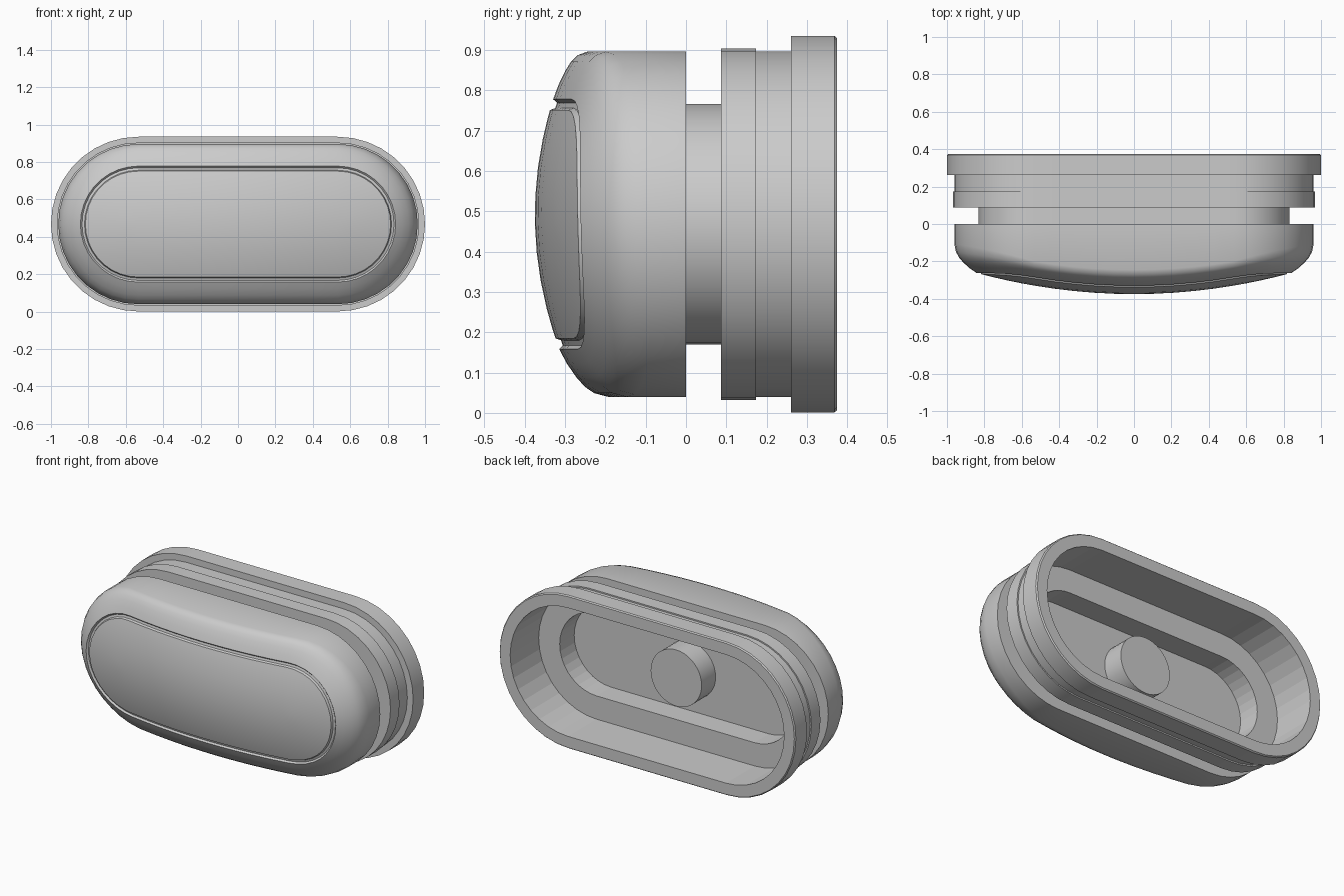
import bpy, bmesh, math

cube = bpy.data.objects.get("Cube")
if cube:
    bpy.data.objects.remove(cube, do_unlink=True)

HALF_STRAIGHT = 0.533   # distance from the middle to each rounded end's centre
MID_Z = 0.468
ARC = 18                # segments per rounded end
STRAIGHT = 10           # segments per straight side

grey = bpy.data.materials.new("grey plastic")
grey.use_nodes = True
colour = (0.6, 0.6, 0.6, 1)
grey.diffuse_color = colour
grey.node_tree.nodes["Principled BSDF"].inputs["Base Color"].default_value = colour


def stadium(r):
    """Pill outline of end radius r as (x, z) pairs."""
    pts = []
    for side in (1, -1):
        for i in range(ARC + 1):
            t = math.pi * (i / ARC - 0.5)
            pts.append((side * (HALF_STRAIGHT + r * math.cos(t)), side * r * math.sin(t)))
        for i in range(1, STRAIGHT):
            pts.append((side * HALF_STRAIGHT * (1 - 2 * i / STRAIGHT), side * r))
    return [(x, z + MID_Z) for x, z in pts]


def loft(name, rings, smooth):
    """Skin a list of point rings that run outward and backward."""
    bm = bmesh.new()
    rows = [[bm.verts.new(p) for p in ring] for ring in rings]
    n = len(rows[0])
    for a, b in zip(rows, rows[1:]):
        for j in range(n):
            k = (j + 1) % n
            bm.faces.new((a[j], b[j], b[k], a[k]))
    bmesh.ops.remove_doubles(bm, verts=bm.verts, dist=0.0001)
    mesh = bpy.data.meshes.new(name)
    bm.to_mesh(mesh)
    bm.free()
    obj = bpy.data.objects.new(name, mesh)
    bpy.context.collection.objects.link(obj)
    finish(obj, smooth)


def finish(obj, smooth):
    obj.data.materials.clear()
    obj.data.materials.append(grey)
    if smooth:
        bpy.ops.object.select_all(action='DESELECT')
        obj.select_set(True)
        bpy.context.view_layer.objects.active = obj
        bpy.ops.object.shade_smooth_by_angle(angle=math.radians(30))


def dome(x, z):
    """Depth of the gently crowned front."""
    return -0.375 + 0.16 * x * x + 0.55 * (z - 0.49) ** 2


def flat_ring(r, y):
    return [(x, y, z) for x, z in stadium(r)]


def panel_ring(r, sink):
    return [(x, dome(x, z) + sink, z) for x, z in stadium(r)]


def shoulder_ring(r, drop):
    """Rounded edge: starts on the dome and rolls back, further at the ends and bottom."""
    ring = []
    for (x, z), (ex, ez) in zip(stadium(r), stadium(EDGE)):
        reach = 0.08 + 0.07 * max(0, abs(ex) - HALF_STRAIGHT) / EDGE + 0.035 * max(0, MID_Z - ez) / EDGE
        ring.append((x, dome(ex, ez) + drop * reach, z))
    return ring


EDGE = 0.31
BODY = 0.428

# Crowned front panel with the shallow groove around it
loft("front_panel",
     [panel_ring(r, 0) for r in (0, 0.07, 0.14, 0.21, 0.26, 0.283)]
     + [panel_ring(0.288, 0.012), panel_ring(0.301, 0.012), panel_ring(EDGE, 0)], True)

# Rounded front cap
loft("front_cap",
     [shoulder_ring(r, d) for r, d in ((EDGE, 0), (0.345, 0.16), (0.38, 0.37), (0.403, 0.55),
                                       (0.419, 0.75), (BODY, 1.05))]
     + [flat_ring(BODY, 0)], True)

# Seal groove, stepped collar and rim flange
loft("collar_and_rim", [flat_ring(r, y) for r, y in (
    (BODY, 0), (0.298, 0), (0.298, 0.087), (0.436, 0.087), (0.436, 0.174),
    (BODY, 0.174), (BODY, 0.261), (0.467, 0.261), (0.467, 0.368), (0.461, 0.375),
    (0.392, 0.375))], True)

# Hollow back with a ledge and a deeper pocket
loft("back_cavity", [flat_ring(r, y) for r, y in (
    (0.392, 0.375), (0.392, 0.1), (0.25, 0.1), (0.25, -0.04), (0, -0.04))], False)

# Round stud in the middle of the pocket
bpy.ops.mesh.primitive_cylinder_add(vertices=40, radius=0.172, depth=0.14,
                                    location=(0, 0.025, MID_Z), rotation=(math.pi / 2, 0, 0))
stud = bpy.context.object
stud.name = "center_stud"
finish(stud, True)
